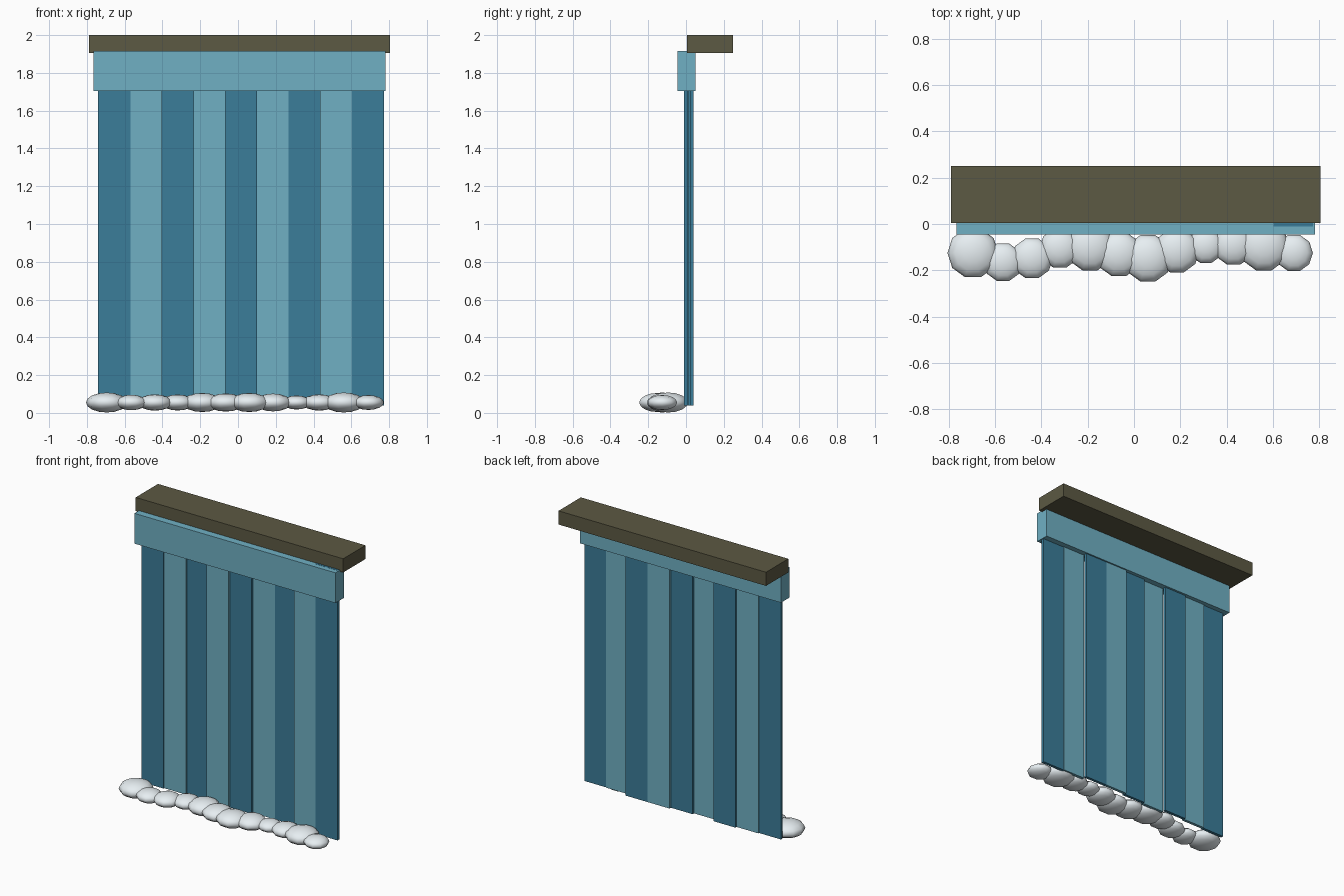
import bpy, bmesh
from mathutils import Matrix
from math import radians

if "Cube" in bpy.data.objects:
    bpy.data.objects.remove(bpy.data.objects["Cube"])


def material(name, rgb):
    m = bpy.data.materials.new(name)
    m.diffuse_color = (*rgb, 1)
    m.use_nodes = True
    m.node_tree.nodes["Principled BSDF"].inputs["Base Color"].default_value = m.diffuse_color
    return m


ROCK = material("rock", (0.107, 0.100, 0.056))
LIGHT = material("light_water", (0.162, 0.434, 0.552))
DARK = material("dark_water", (0.044, 0.205, 0.319))
FOAM = material("foam", (0.80, 0.86, 0.89))


def finish(name, bm, mat, smooth=False):
    me = bpy.data.meshes.new(name)
    for f in bm.faces:
        f.smooth = smooth
    bm.to_mesh(me)
    bm.free()
    me.materials.append(mat)
    ob = bpy.data.objects.new(name, me)
    bpy.context.collection.objects.link(ob)
    return ob


def box(name, lo, hi, mat):
    bm = bmesh.new()
    bmesh.ops.create_cube(bm, size=1)
    for v in bm.verts:
        v.co = [(a + b) / 2 + c * (b - a) for a, b, c in zip(lo, hi, v.co)]
    return finish(name, bm, mat)


# Rock ledge and the water lip spilling over it
box("rock_ledge", (-0.79, 0.005, 1.905), (0.805, 0.25, 2.0), ROCK)
box("water_lip", (-0.765, -0.045, 1.705), (0.78, 0.05, 1.915), LIGHT)

# Falling water: alternating sheets with slightly staggered depth
depths = [0.005, 0.012, 0.025, 0.0, 0.015, 0.03, 0.03, 0.004, 0.0]
width = 1.51 / 9
for i, y in enumerate(depths):
    x = -0.74 + i * width
    top = 1.916 if i == 8 else 1.91
    box(f"water_sheet_{i + 1}", (x, y - 0.01, 0.04), (x + width + 0.002, y + 0.01, top),
        LIGHT if i % 2 else DARK)

# Foam: flattened spheres along the foot (x, y, radius)
foam = [(-0.695, -0.125, 0.11), (-0.565, -0.165, 0.085), (-0.44, -0.148, 0.09),
        (-0.32, -0.105, 0.088), (-0.19, -0.10, 0.105), (-0.065, -0.13, 0.10),
        (0.06, -0.148, 0.105), (0.185, -0.115, 0.098), (0.31, -0.095, 0.077),
        (0.43, -0.09, 0.09), (0.56, -0.095, 0.11), (0.69, -0.125, 0.082)]
for i, (x, y, r) in enumerate(foam):
    bm = bmesh.new()
    bmesh.ops.create_uvsphere(bm, u_segments=10, v_segments=8, radius=1)
    bm.transform(Matrix.Translation((x, y, 0.055)) @ Matrix.Diagonal((r, r, r * 0.48, 1))
                 @ Matrix.Rotation(radians(90), 4, 'Z'))
    finish(f"foam_{i + 1}", bm, FOAM, smooth=True)
